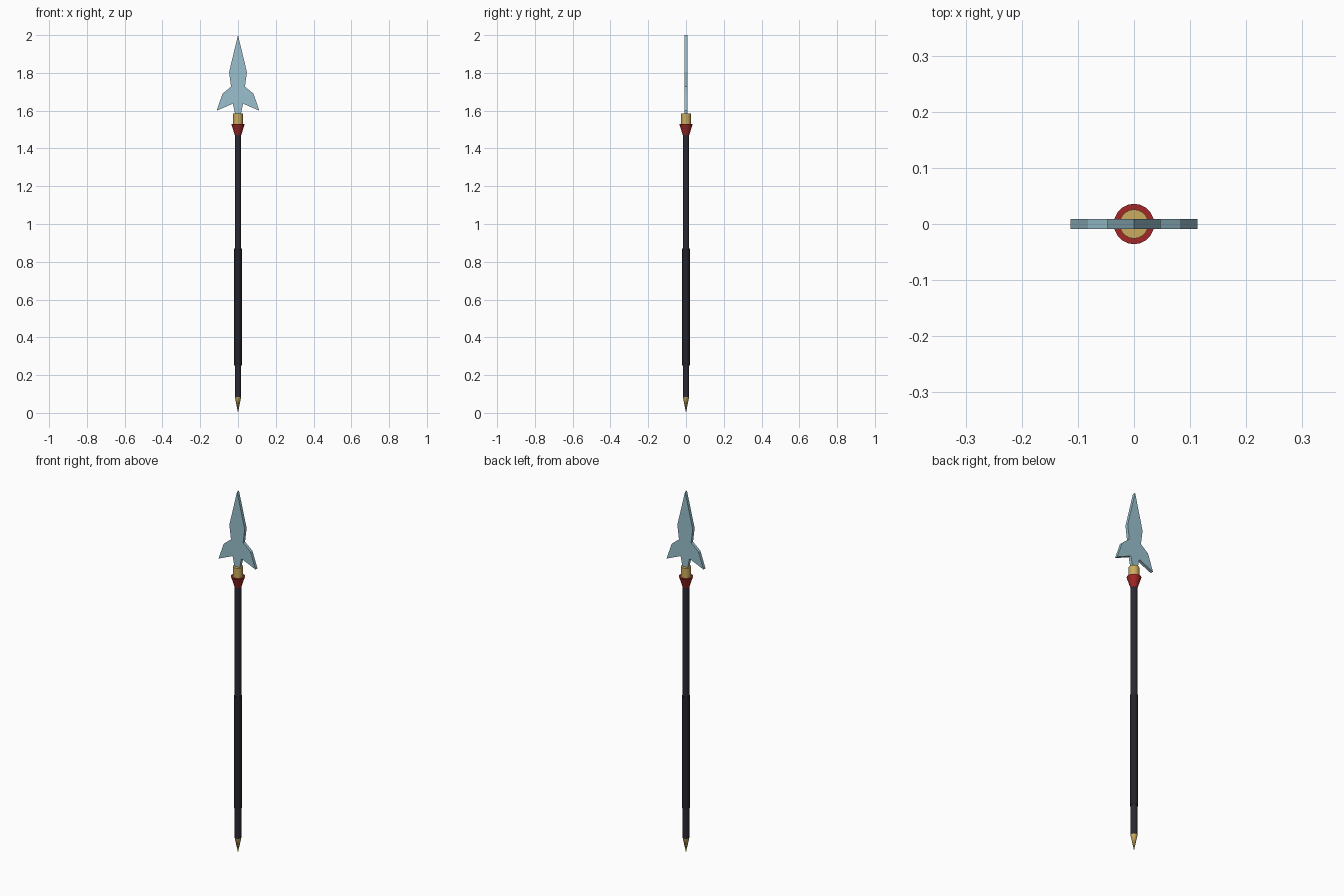
import bpy, bmesh, math

if "Cube" in bpy.data.objects:
    bpy.data.objects.remove(bpy.data.objects["Cube"])


def material(name, rgb):
    m = bpy.data.materials.new(name)
    m.diffuse_color = (*rgb, 1)
    m.use_nodes = True
    m.node_tree.nodes["Principled BSDF"].inputs["Base Color"].default_value = m.diffuse_color
    return m


STEEL = material("steel", (0.32, 0.53, 0.61))
GOLD = material("gold", (0.60, 0.41, 0.11))
RED = material("red", (0.36, 0.02, 0.02))
DARK = material("dark_wood", (0.025, 0.022, 0.032))
WRAP = material("dark_wrap", (0.018, 0.016, 0.022))


def turned(name, r_low, r_high, z0, z1, mat, sides=20):
    """Round part between two heights, tapered if the radii differ."""
    bpy.ops.mesh.primitive_cone_add(vertices=sides, radius1=r_low, radius2=r_high,
                                    depth=z1 - z0, location=(0, 0, (z0 + z1) / 2))
    ob = bpy.context.object
    ob.name = name
    ob.data.materials.append(mat)
    bpy.ops.object.shade_smooth_by_angle(angle=math.radians(30))
    return ob


# Pole, from the butt upwards
turned("butt_spike", 0.0, 0.017, 0.0, 0.085, GOLD)
turned("shaft", 0.017, 0.017, 0.085, 1.48, DARK)
turned("grip", 0.02, 0.02, 0.25, 0.87, WRAP)
turned("flared_collar", 0.016, 0.036, 1.468, 1.53, RED)
turned("socket", 0.026, 0.026, 1.53, 1.585, GOLD)

# Flat barbed blade: half outline mirrored about its centre line
half = [(0, 2.0), (0.047, 1.805), (0.037, 1.727), (0.082, 1.69),
        (0.113, 1.60), (0.027, 1.637), (0.014, 1.575)]
outline = half + [(-x, z) for x, z in reversed(half[1:])]
T = 0.0085
bm = bmesh.new()
face = bm.faces.new([bm.verts.new((x, -T, z)) for x, z in outline])
ext = bmesh.ops.extrude_face_region(bm, geom=[face])
bmesh.ops.translate(bm, vec=(0, 2 * T, 0),
                    verts=[v for v in ext["geom"] if isinstance(v, bmesh.types.BMVert)])
bmesh.ops.recalc_face_normals(bm, faces=bm.faces)
mesh = bpy.data.meshes.new("blade")
bm.to_mesh(mesh)
bm.free()
mesh.materials.append(STEEL)
bpy.context.collection.objects.link(bpy.data.objects.new("blade", mesh))
